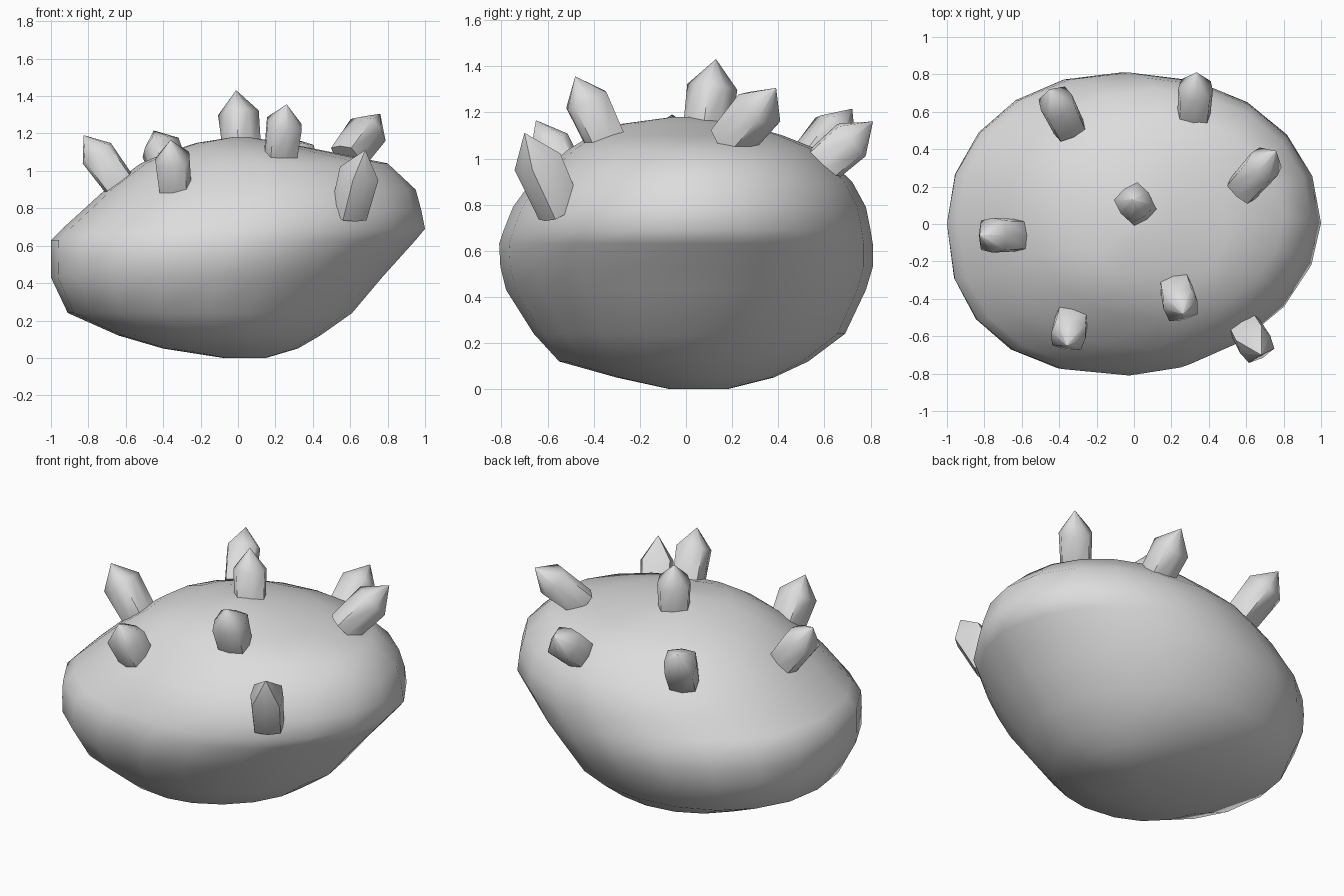
import bpy, bmesh, math
from mathutils import Vector

cube = bpy.data.objects.get("Cube")
if cube:
    bpy.data.objects.remove(cube, do_unlink=True)

GREY = (0.72, 0.72, 0.72, 1)
stone = bpy.data.materials.new("stone_grey")
stone.use_nodes = True
stone.diffuse_color = GREY
stone.node_tree.nodes["Principled BSDF"].inputs["Base Color"].default_value = GREY


def loft(name, rings, smooth_angle):
    """Closed surface through a stack of equal-sized point rings."""
    bm = bmesh.new()
    loops = [[bm.verts.new(p) for p in ring] for ring in rings]
    n = len(loops[0])
    for low, high in zip(loops, loops[1:]):
        for i in range(n):
            j = (i + 1) % n
            bm.faces.new((low[i], low[j], high[j], high[i]))
    bm.faces.new(loops[0][::-1])
    bm.faces.new(loops[-1])
    bmesh.ops.recalc_face_normals(bm, faces=bm.faces)
    mesh = bpy.data.meshes.new(name)
    bm.to_mesh(mesh)
    bm.free()
    mesh.materials.append(stone)
    obj = bpy.data.objects.new(name, mesh)
    bpy.context.collection.objects.link(obj)
    bpy.ops.object.select_all(action="DESELECT")
    obj.select_set(True)
    bpy.context.view_layer.objects.active = obj
    bpy.ops.object.shade_smooth_by_angle(angle=math.radians(smooth_angle))


def squared(value, power):
    return math.copysign(abs(value) ** power, value)


def body_ring(z, x0, x1, y0, y1, sides=20):
    """Oval filling the given bounds, with a different fullness per corner."""
    ring = []
    for i in range(sides):
        a = math.tau * i / sides
        c, s = math.cos(a), math.sin(a)
        if c > 0:
            power = 0.98 if s > 0 else 1.08
        else:
            power = 0.95 if s > 0 else 0.86
        ring.append(((x0 + x1 + squared(c, power) * (x1 - x0)) / 2,
                     (y0 + y1 + squared(s, power) * (y1 - y0)) / 2, z))
    return ring


# Lopsided boulder: height, right edge, left edge, front edge, back edge
levels = [
    (0.00, -0.08, 0.15, -0.07, 0.18),
    (0.05, -0.40, 0.32, -0.30, 0.38),
    (0.12, -0.64, 0.44, -0.55, 0.53),
    (0.24, -0.91, 0.61, -0.66, 0.69),
    (0.43, -1.00, 0.77, -0.78, 0.78),
    (0.53, -1.00, 0.86, -0.805, 0.81),
    (0.63, -1.00, 0.95, -0.81, 0.81),
    (0.69, -0.94, 1.00, -0.79, 0.80),
    (0.79, -0.83, 0.98, -0.75, 0.78),
    (0.90, -0.71, 0.95, -0.67, 0.72),
    (1.04, -0.52, 0.80, -0.51, 0.57),
    (1.10, -0.38, 0.50, -0.41, 0.42),
    (1.15, -0.22, 0.25, -0.28, 0.25),
    (1.18, -0.03, 0.06, -0.06, 0.03),
]
loft("boulder_body", [body_ring(*level) for level in levels], 80)


def spike(name, base, tip, sides=8, radius=0.1):
    """Stubby crystal of rounded square section with a pointed end."""
    base, tip = Vector(base), Vector(tip)
    axis = tip - base
    turn = axis.to_track_quat("Z", "Y")
    rings = []
    for along, scale in ((-0.1, 0.93), (0.6, 1.0), (1.0, 0.01)):
        ring = []
        for i in range(sides):
            a = math.tau * i / sides
            offset = Vector((squared(math.cos(a), 0.5), squared(math.sin(a), 0.5), 0))
            ring.append(base + axis * along + turn @ (offset * radius * scale))
        rings.append(ring)
    loft(name, rings, 55)


# Spikes: base centre and tip
spikes = {
    "top_spike": ((0.02, 0.09, 1.13), (-0.01, 0.13, 1.43)),
    "front_upper_spike": ((0.23, -0.36, 1.10), (0.26, -0.48, 1.355)),
    "front_right_spike": ((-0.335, -0.51, 0.91), (-0.36, -0.65, 1.165)),
    "front_left_spike": ((0.60, -0.56, 0.80), (0.68, -0.70, 1.11)),
    "right_spike": ((-0.65, -0.06, 0.95), (-0.825, -0.06, 1.19)),
    "back_right_spike": ((-0.36, 0.54, 0.99), (-0.45, 0.72, 1.215)),
    "back_left_spike": ((0.32, 0.58, 0.96), (0.335, 0.81, 1.16)),
    "left_spike": ((0.60, 0.21, 1.09), (0.76, 0.39, 1.305)),
}
for name, (base, tip) in spikes.items():
    spike(name, base, tip, radius=0.093)
